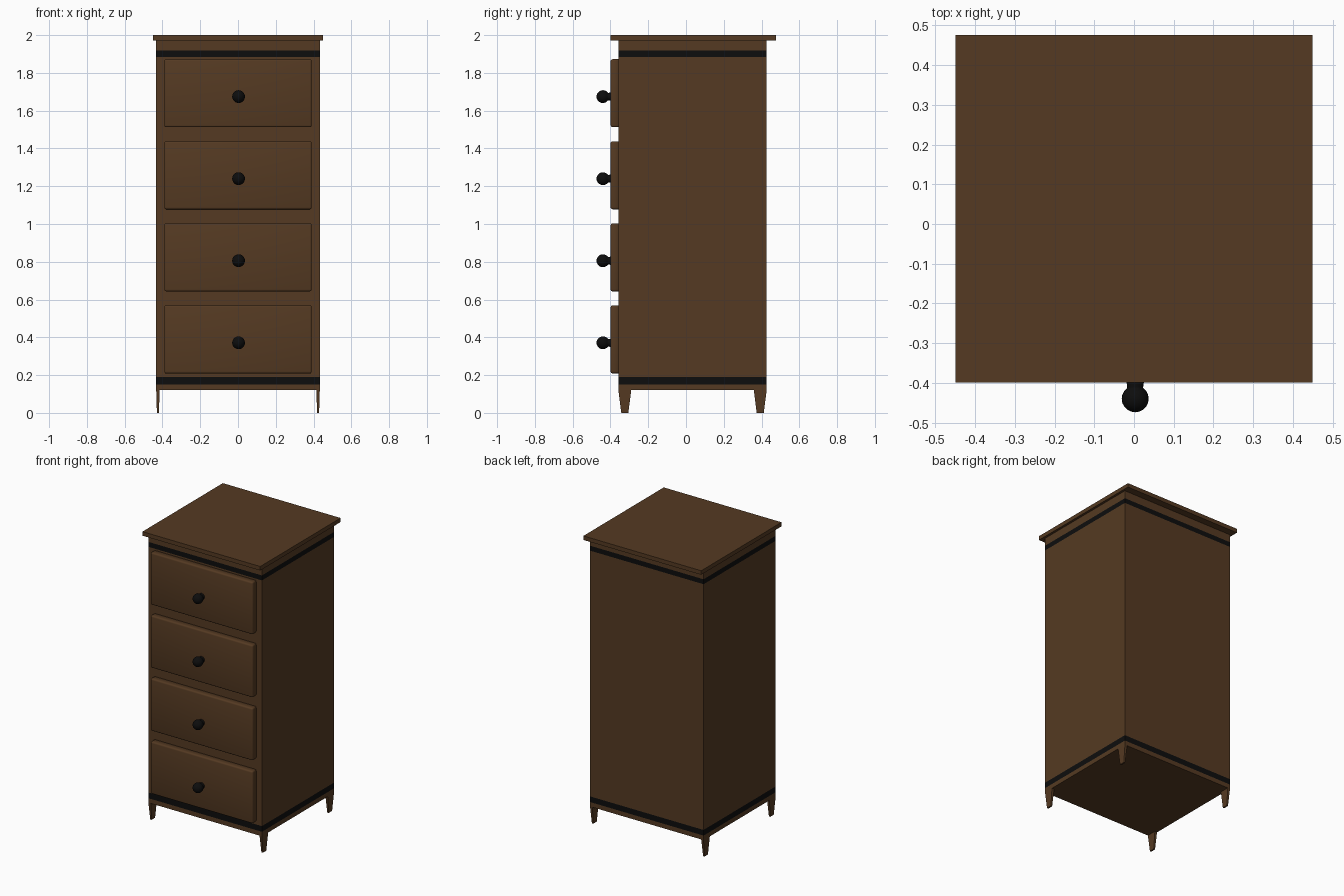
import bpy, bmesh, math
from mathutils import Matrix

if "Cube" in bpy.data.objects:
    bpy.data.objects.remove(bpy.data.objects["Cube"], do_unlink=True)


def material(name, colour):
    m = bpy.data.materials.new(name)
    m.use_nodes = True
    m.diffuse_color = (*colour, 1)
    m.node_tree.nodes["Principled BSDF"].inputs["Base Color"].default_value = (*colour, 1)
    return m


wood = material("brown_wood", (0.09, 0.042, 0.016))
black = material("black_paint", (0.004, 0.004, 0.004))


def finish(name, bm, *mats):
    bmesh.ops.recalc_face_normals(bm, faces=bm.faces)
    mesh = bpy.data.meshes.new(name)
    bm.to_mesh(mesh)
    bm.free()
    for m in mats:
        mesh.materials.append(m)
    ob = bpy.data.objects.new(name, mesh)
    bpy.context.collection.objects.link(ob)
    return ob


def box(x0, x1, y0, y1, z0, z1):
    bm = bmesh.new()
    bmesh.ops.create_cube(bm, size=1)
    for v in bm.verts:
        v.co.x = x0 if v.co.x < 0 else x1
        v.co.y = y0 if v.co.y < 0 else y1
        v.co.z = z0 if v.co.z < 0 else z1
    return bm


W, FRONT, BACK, BASE, TOP = 0.433, -0.358, 0.427, 0.12, 1.972

# Cabinet body, cut around for the two painted bands
bm = box(-W, W, FRONT, BACK, BASE, TOP)
bands = [(0.151, 0.19), (1.884, 1.918)]
for z in [z for band in bands for z in band]:
    bmesh.ops.bisect_plane(bm, geom=bm.verts[:] + bm.edges[:] + bm.faces[:],
                           plane_co=(0, 0, z), plane_no=(0, 0, 1))
for f in bm.faces:
    z = f.calc_center_median().z
    f.material_index = int(any(a < z < b for a, b in bands))
finish("cabinet_body", bm, wood, black)

# Overhanging top
finish("top_board", box(-0.449, 0.449, -0.399, 0.476, TOP, 2.0), wood)

# Thin tapered legs at the corners
for side, sx in (("left", 1), ("right", -1)):
    for end, y, sy in (("front", FRONT, 1), ("back", BACK, -1)):
        bm = box(-0.009, 0.009, -0.034, 0.034, 0, BASE)
        for v in bm.verts:
            if v.co.z < 0.01:
                v.co.x *= 0.6
                v.co.y *= 0.55
        bmesh.ops.translate(bm, verts=bm.verts, vec=(sx * (W - 0.009), y + sy * 0.034, 0))
        finish(f"{end}_{side}_leg", bm, wood)

# Knob outline: radius, distance out from the drawer
R, REACH, STEM = 0.034, 0.041, 0.02
profile = [(STEM + 0.003, -0.01), (STEM, 0.012)]
first = math.asin(STEM / R)
for i in range(9):
    a = first + (math.pi - first) * i / 8
    profile.append((R * math.sin(a), REACH - R * math.cos(a)))

# Drawers with softened edges, each with a round knob
for i in range(4):
    z0 = 0.209 + 0.4345 * i
    bm = box(-0.39, 0.39, -0.399, FRONT + 0.02, z0, z0 + 0.36)
    edges = [e for e in bm.edges if any(v.co.y < FRONT for v in e.verts)]
    bmesh.ops.bevel(bm, geom=edges, offset=0.01, segments=3, profile=0.5, affect='EDGES')
    for f in bm.faces:
        f.smooth = True
    finish(f"drawer_{i + 1}", bm, wood)

    bm = bmesh.new()
    verts = [bm.verts.new((r, 0, d)) for r, d in profile]
    lines = [bm.edges.new(pair) for pair in zip(verts, verts[1:])]
    bmesh.ops.spin(bm, geom=verts + lines, axis=(0, 0, 1), cent=(0, 0, 0),
                   angle=2 * math.pi, steps=20)
    bmesh.ops.remove_doubles(bm, verts=bm.verts, dist=0.0005)
    place = Matrix.Translation((0.003, -0.399, z0 + 0.162)) @ Matrix.Rotation(math.pi / 2, 4, 'X')
    bmesh.ops.transform(bm, matrix=place, verts=bm.verts)
    for f in bm.faces:
        f.smooth = True
    finish(f"knob_{i + 1}", bm, black)
